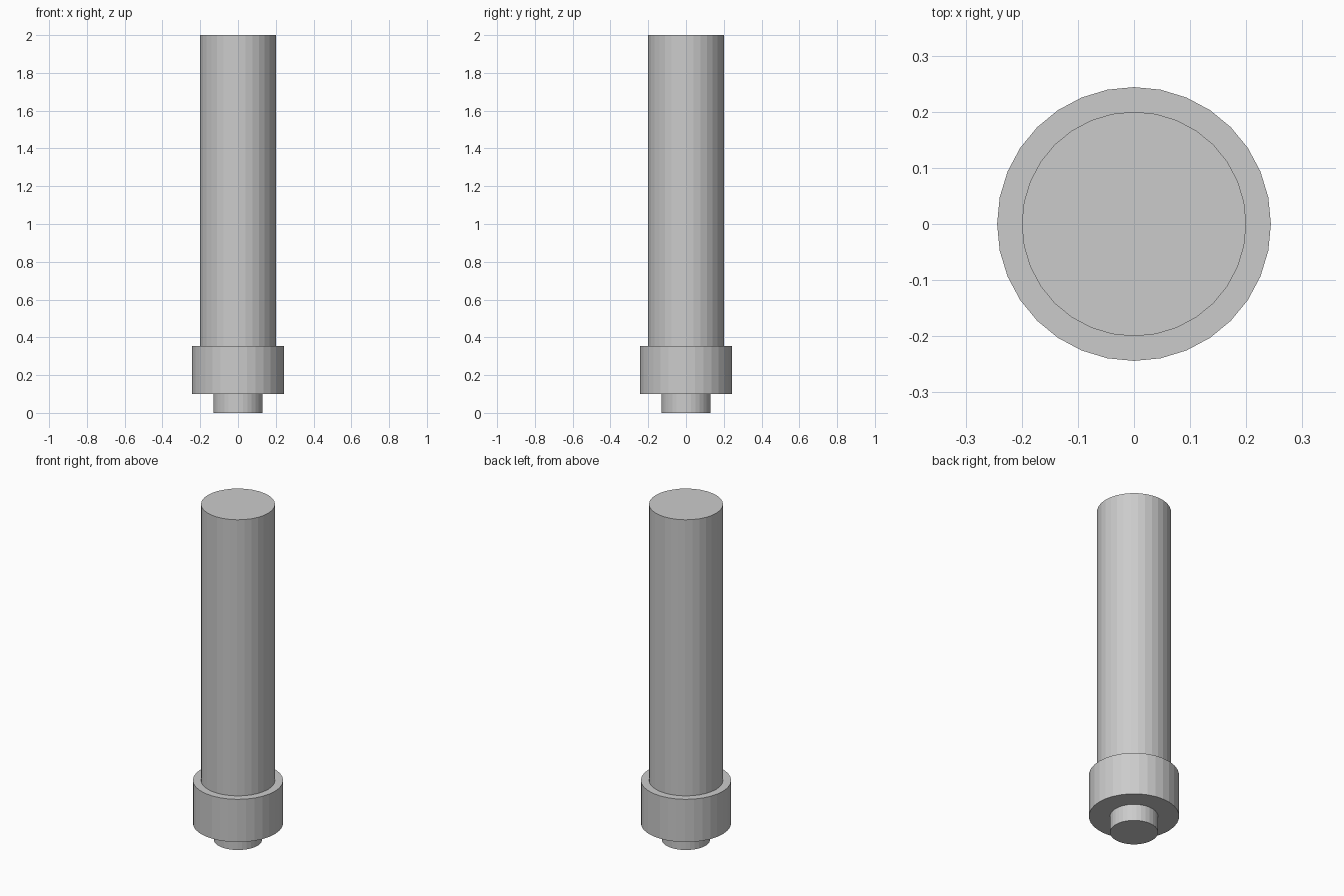
import bpy

if "Cube" in bpy.data.objects:
    bpy.data.objects.remove(bpy.data.objects["Cube"])

SIDES = 32


def cylinder(name, radius, bottom, top):
    """Flat-faced upright cylinder between two heights."""
    bpy.ops.mesh.primitive_cylinder_add(
        vertices=SIDES, radius=radius, depth=top - bottom,
        location=(0, 0, (bottom + top) / 2))
    obj = bpy.context.object
    obj.name = name
    return obj


# Narrow contact tip at the base
cylinder("base_tip", 0.13, 0.0, 0.10)
# Wide collar
cylinder("collar", 0.244, 0.10, 0.355)
# Long main shaft
cylinder("shaft", 0.20, 0.355, 2.0)
